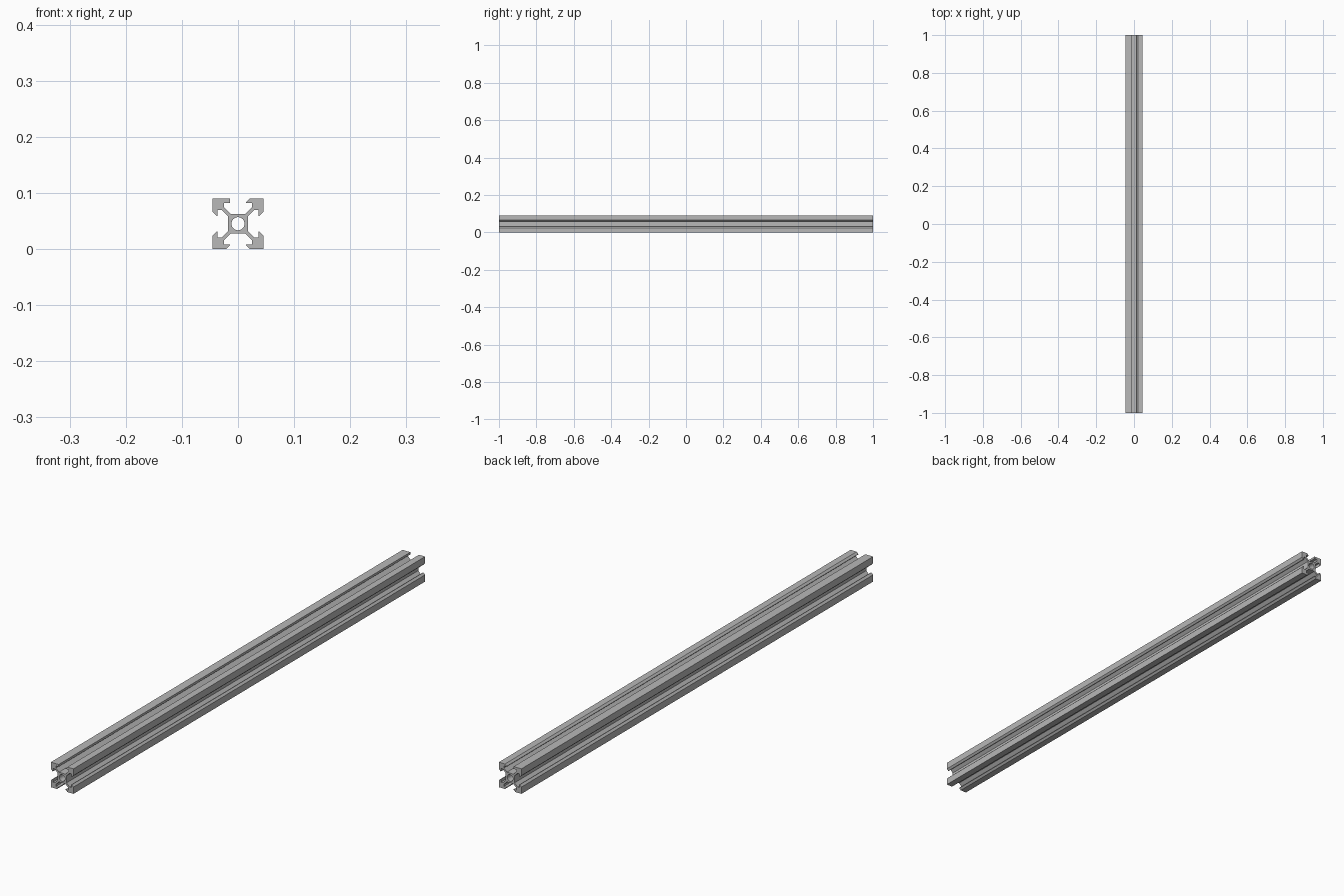
import bpy
import math

if "Cube" in bpy.data.objects:
    bpy.data.objects.remove(bpy.data.objects["Cube"])

SCALE = 0.09 / 20     # profile is drawn on a 20 x 20 square
LENGTH = 2.0

# half of one slot, from the core out to the outer face
half_slot = [(2.84, 3.9), (5.5, 6.56), (5.5, 8.2), (3.1, 8.2), (3.1, 8.52), (4.58, 10)]


def side(k):
    """One side of the outline, clockwise from its left corner, turned k quarter turns."""
    left = [(-x, y) for x, y in reversed(half_slot)]
    if k == 0:
        left[0] = (-3.1, 10)          # the upper left lip is square, not bevelled
    pts = [(-10, 10)] + left + half_slot
    for _ in range(k):
        pts = [(y, -x) for x, y in pts]
    return pts


def add_loop(curve, pts):
    spline = curve.splines.new('POLY')
    spline.points.add(len(pts) - 1)
    for p, (x, y) in zip(spline.points, pts):
        p.co = (x * SCALE, y * SCALE, 0, 1)
    spline.use_cyclic_u = True


# slotted outline with round centre bore
curve = bpy.data.curves.new("rail_profile", 'CURVE')
curve.dimensions = '2D'
curve.fill_mode = 'BOTH'
curve.extrude = LENGTH / 2
add_loop(curve, [p for k in range(4) for p in side(k)])
n = 32
add_loop(curve, [(2.6 * math.cos(2 * math.pi * i / n), 2.6 * math.sin(2 * math.pi * i / n))
                 for i in range(n)])

# extruded rail, laid along y and resting on the ground
rail = bpy.data.objects.new("slotted_rail", curve)
bpy.context.collection.objects.link(rail)
rail.rotation_euler = (math.pi / 2, 0, 0)
rail.location = (0, 0, 0.045)
bpy.context.view_layer.objects.active = rail
rail.select_set(True)
bpy.ops.object.convert(target='MESH')
rail = bpy.context.object
rail.name = "slotted_rail"
bpy.ops.object.transform_apply(location=True, rotation=True, scale=True)
bpy.ops.object.shade_smooth_by_angle(angle=math.radians(30))

# bare metal
metal = bpy.data.materials.new("aluminium grey")
metal.diffuse_color = (0.48, 0.48, 0.48, 1)
metal.use_nodes = True
metal.node_tree.nodes["Principled BSDF"].inputs["Base Color"].default_value = metal.diffuse_color
rail.data.materials.clear()
rail.data.materials.append(metal)
